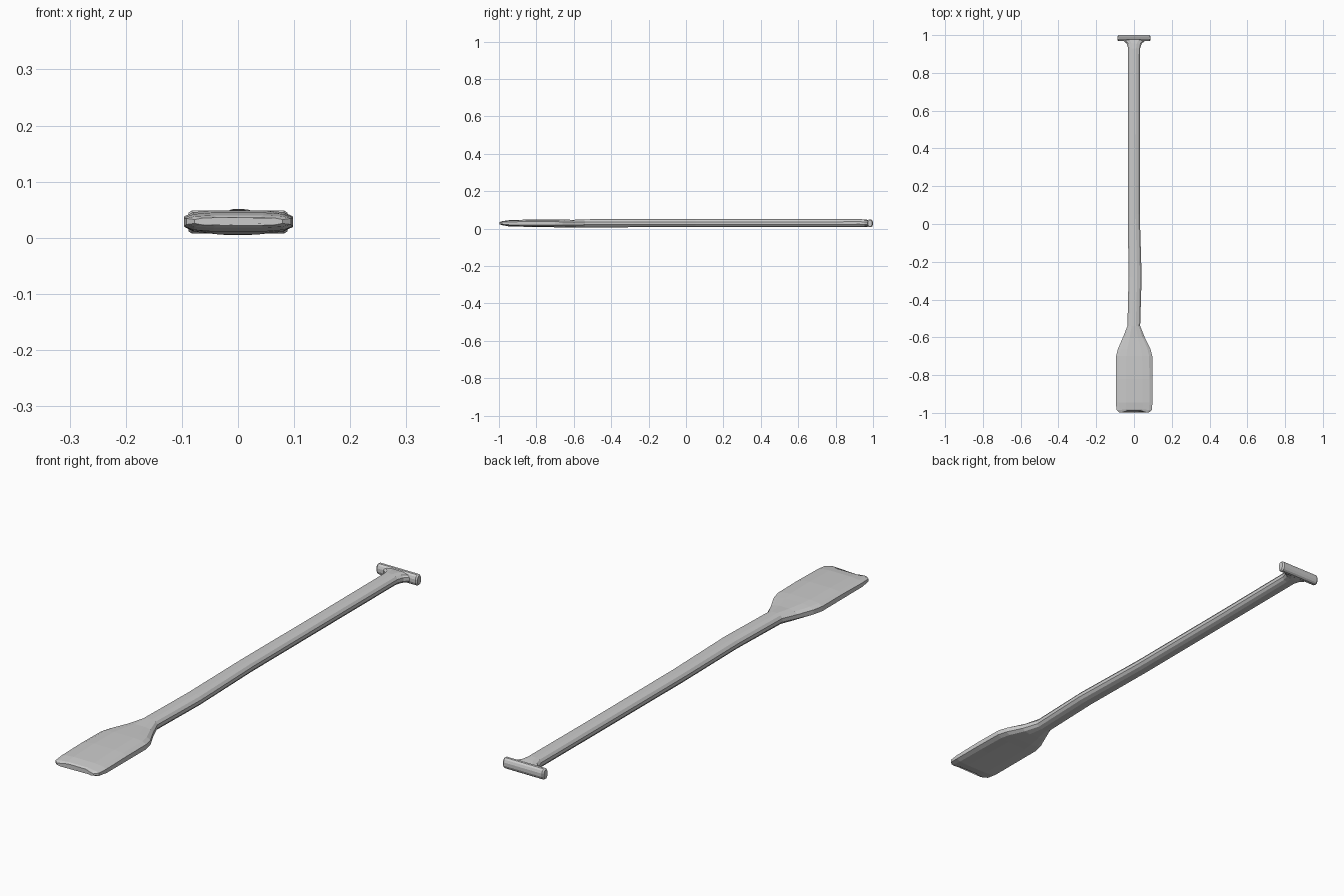
import bpy, bmesh, math
from mathutils import Vector

SIDES = 12


def ring(bm, y, cx, hw, zc, hz, power, notch=0.0):
    """Superellipse cross-section in the xz plane; power < 1 gives a boxier shape."""
    verts = []
    for i in range(SIDES):
        a = 2 * math.pi * (i + 0.5) / SIDES
        c, s = math.cos(a), math.sin(a)
        x = math.copysign(abs(c) ** power, c)
        z = math.copysign(abs(s) ** power, s)
        dy = notch if abs(x) < 0.75 else 0.0
        verts.append(bm.verts.new((cx + hw * x / 0.98, y + dy, zc + hz * z / 0.98)))
    return verts


def loft(name, sections):
    bm = bmesh.new()
    rings = [ring(bm, *s) for s in sections]
    for a, b in zip(rings, rings[1:]):
        for i in range(SIDES):
            j = (i + 1) % SIDES
            bm.faces.new((a[i], a[j], b[j], b[i]))
    bm.faces.new(rings[0])
    bm.faces.new(rings[-1])
    bmesh.ops.recalc_face_normals(bm, faces=bm.faces)
    mesh = bpy.data.meshes.new(name)
    bm.to_mesh(mesh)
    bm.free()
    obj = bpy.data.objects.new(name, mesh)
    bpy.context.collection.objects.link(obj)
    return obj


# Blade, slightly bent shaft and flared neck: y, centre x, half width, centre z, half height, power, notch
loft("paddle_blade_and_shaft", [
    (-0.998, 0.001, 0.078, 0.029, 0.007, 0.55, 0.010),
    (-0.985, 0.001, 0.093, 0.029, 0.011, 0.55, 0.004),
    (-0.945, 0.001, 0.097, 0.028, 0.017, 0.60),
    (-0.82, 0.001, 0.097, 0.029, 0.020, 0.60),
    (-0.70, 0.001, 0.096, 0.028, 0.021, 0.62),
    (-0.66, 0.001, 0.086, 0.027, 0.021, 0.65),
    (-0.60, -0.001, 0.058, 0.026, 0.021, 0.75),
    (-0.54, -0.001, 0.034, 0.028, 0.022, 0.85),
    (-0.28, 0.006, 0.035, 0.029, 0.022, 0.90),
    (0.05, -0.001, 0.032, 0.029, 0.022, 0.90),
    (0.55, 0.000, 0.031, 0.029, 0.022, 0.90),
    (0.93, 0.001, 0.032, 0.030, 0.021, 0.85),
    (0.955, 0.001, 0.040, 0.029, 0.020, 0.80),
    (0.978, 0.001, 0.068, 0.028, 0.018, 0.75),
])

# Crosswise grip at the end of the shaft
grip = loft("end_grip", [
    (-0.088, 0, 0.011, 0, 0.017, 0.9),
    (-0.082, 0, 0.016, 0, 0.021, 0.9),
    (0.082, 0, 0.016, 0, 0.021, 0.9),
    (0.088, 0, 0.011, 0, 0.017, 0.9),
])
grip.rotation_euler.z = math.pi / 2
grip.location = Vector((0, 0.984, 0.028))
